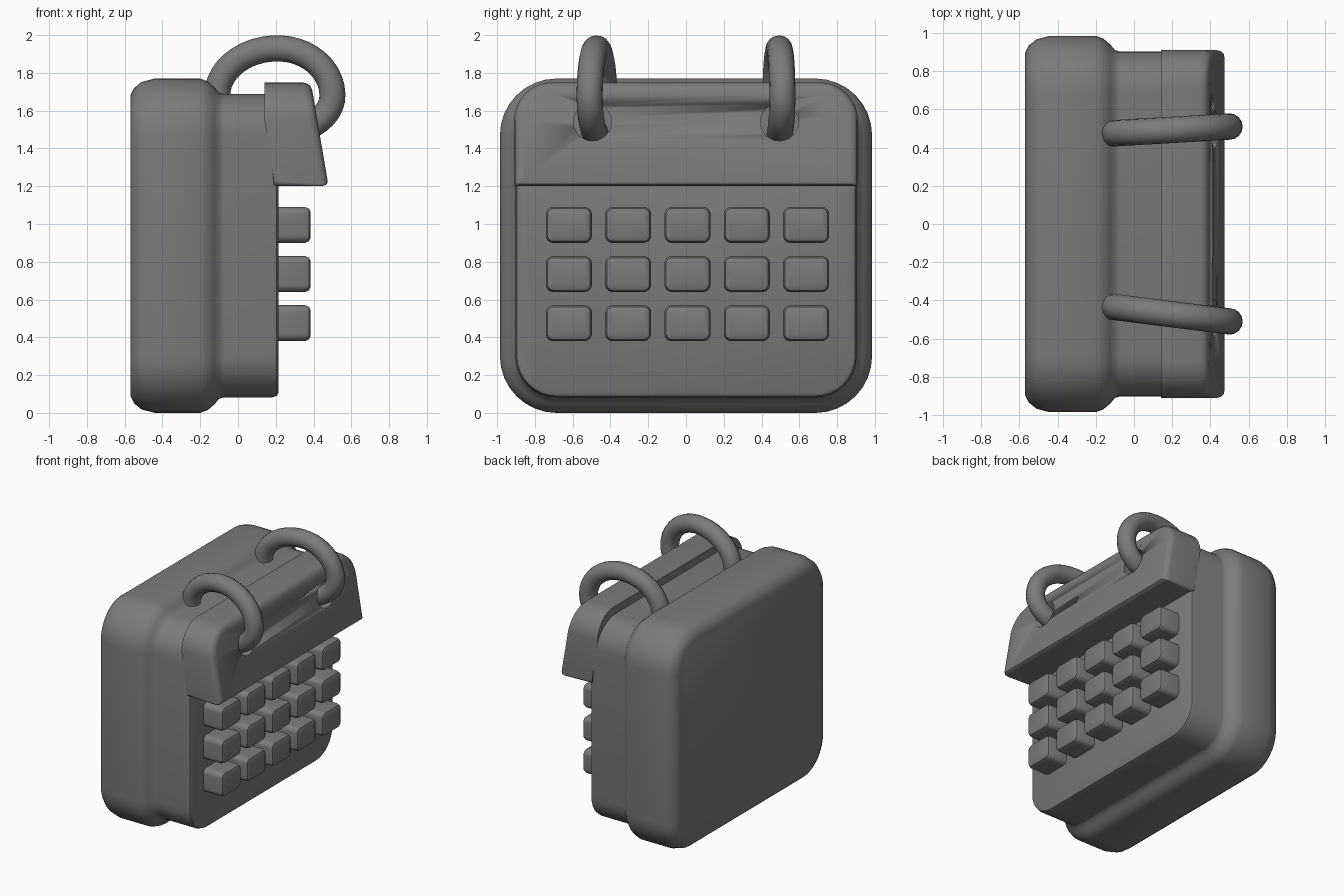
import bpy, bmesh, math

if "Cube" in bpy.data.objects:
    bpy.data.objects.remove(bpy.data.objects["Cube"])

mat = bpy.data.materials.new("dark grey")
mat.diffuse_color = (0.2, 0.2, 0.2, 1)
mat.use_nodes = True
mat.node_tree.nodes["Principled BSDF"].inputs["Base Color"].default_value = mat.diffuse_color


def finish(bm, name, angle=40):
    bmesh.ops.recalc_face_normals(bm, faces=bm.faces)
    me = bpy.data.meshes.new(name)
    bm.to_mesh(me)
    bm.free()
    ob = bpy.data.objects.new(name, me)
    bpy.context.collection.objects.link(ob)
    me.materials.append(mat)
    bpy.ops.object.select_all(action='DESELECT')
    ob.select_set(True)
    bpy.context.view_layer.objects.active = ob
    bpy.ops.object.shade_smooth_by_angle(angle=math.radians(angle))
    return ob


def outline(y0, y1, z0, z1, r_bottom, r_top, n=8):
    # rounded rectangle in the YZ plane
    pts = []
    for cy, cz, r, a0 in ((y1 - r_top, z1 - r_top, r_top, 0), (y0 + r_top, z1 - r_top, r_top, 90),
                          (y0 + r_bottom, z0 + r_bottom, r_bottom, 180),
                          (y1 - r_bottom, z0 + r_bottom, r_bottom, 270)):
        for i in range(n + 1):
            a = math.radians(a0 + 90 * i / n)
            pts.append((cy + r * math.cos(a), cz + r * math.sin(a)))
    return pts


def loft(bm, rings):
    loops = [[bm.verts.new(p) for p in ring] for ring in rings]
    for a, b in zip(loops, loops[1:]):
        for i in range(len(a)):
            j = (i + 1) % len(a)
            bm.faces.new((a[i], a[j], b[j], b[i]))
    bm.faces.new(loops[0][::-1])
    bm.faces.new(loops[-1])


def slab(bm, y0, y1, z0, z1, rb, rt, steps, slope=lambda z: 0.0):
    # stack of outlines along x; each step is (x, inset)
    rings = []
    for x, d in steps:
        o = outline(y0 + d, y1 - d, z0 + d, z1 - d, max(rb - d, 0.012), max(rt - d, 0.012))
        rings.append([(x + slope(z), y, z) for y, z in o])
    loft(bm, rings)


# stepped calendar body
bm = bmesh.new()
slab(bm, -0.985, 0.985, 0, 1.77, 0.3, 0.3,
     [(-0.57, 0.09), (-0.55, 0.05), (-0.51, 0.018), (-0.44, 0), (-0.2, 0), (-0.16, 0.015),
      (-0.125, 0.045), (-0.1, 0.075), (-0.075, 0.082), (0.18, 0.082), (0.205, 0.09), (0.215, 0.11)])
finish(bm, "calendar_body")

# slanted header flap
bm = bmesh.new()
lean = lambda z: -0.17 * (z - 1.22)
rings = []
o = outline(-0.91, 0.91, 1.2, 1.75, 0.03, 0.2)
rings.append([(0.14 if z > 1.53 else 0.19, y, z) for y, z in o])
for x, d in ((0.43, 0), (0.455, 0.006), (0.47, 0.02), (0.476, 0.045)):
    o = outline(-0.91 + d, 0.91 - d, 1.2 + d * 0.6, 1.75 - d, 0.012, 0.2 - d)
    rings.append([(x + lean(z), y, z) for y, z in o])
loft(bm, rings)
header = finish(bm, "header_flap")

# ring holes cut into the flap
for s in (-1, 1):
    bm = bmesh.new()
    loft(bm, [[(x, s * 0.495 + 0.1 * math.cos(a), 1.54 + 0.1 * math.sin(a))
               for a in [2 * math.pi * i / 24 for i in range(24)]] for x in (0.27, 0.7)])
    cutter = finish(bm, "hole_cutter")
    mod = header.modifiers.new("hole", 'BOOLEAN')
    mod.object = cutter
    mod.operation = 'DIFFERENCE'
    mod.solver = 'EXACT'
    bpy.context.view_layer.objects.active = header
    bpy.ops.object.modifier_apply(modifier=mod.name)
    bpy.data.objects.remove(cutter)

# day buttons
bm = bmesh.new()
for row in range(3):
    for col in range(5):
        y, z = 0.008 + 0.314 * (col - 2), 0.475 + 0.26 * row
        slab(bm, y - 0.122, y + 0.122, z - 0.095, z + 0.095, 0.04, 0.04,
             [(0.2, 0), (0.355, 0), (0.376, 0.009), (0.385, 0.03)])
finish(bm, "day_buttons")

# binder rings, slightly splayed
for s, back_y, name in ((1, 0.475, "binder_ring_right"), (-1, 0.435, "binder_ring_left")):
    rings = []
    for i in range(33):
        a = math.radians(-85 + 275 * i / 32)
        rx = 0.29 if math.cos(a) > 0 else 0.32
        rz = 0.25 if math.sin(a) > 0 else 0.2
        x, z = 0.21 + rx * math.cos(a), 1.68 + rz * math.sin(a)
        y = s * (back_y + (0.51 - back_y) * (x + 0.1) / 0.6)
        nx, nz = math.cos(a) / rx, math.sin(a) / rz
        m = math.hypot(nx, nz)
        ring = []
        for k in range(16):
            b = 2 * math.pi * k / 16
            c = 0.069 * math.cos(b) / m
            ring.append((x + nx * c, y + 0.069 * math.sin(b), z + nz * c))
        rings.append(ring)
    bm = bmesh.new()
    loft(bm, rings)
    finish(bm, name)
